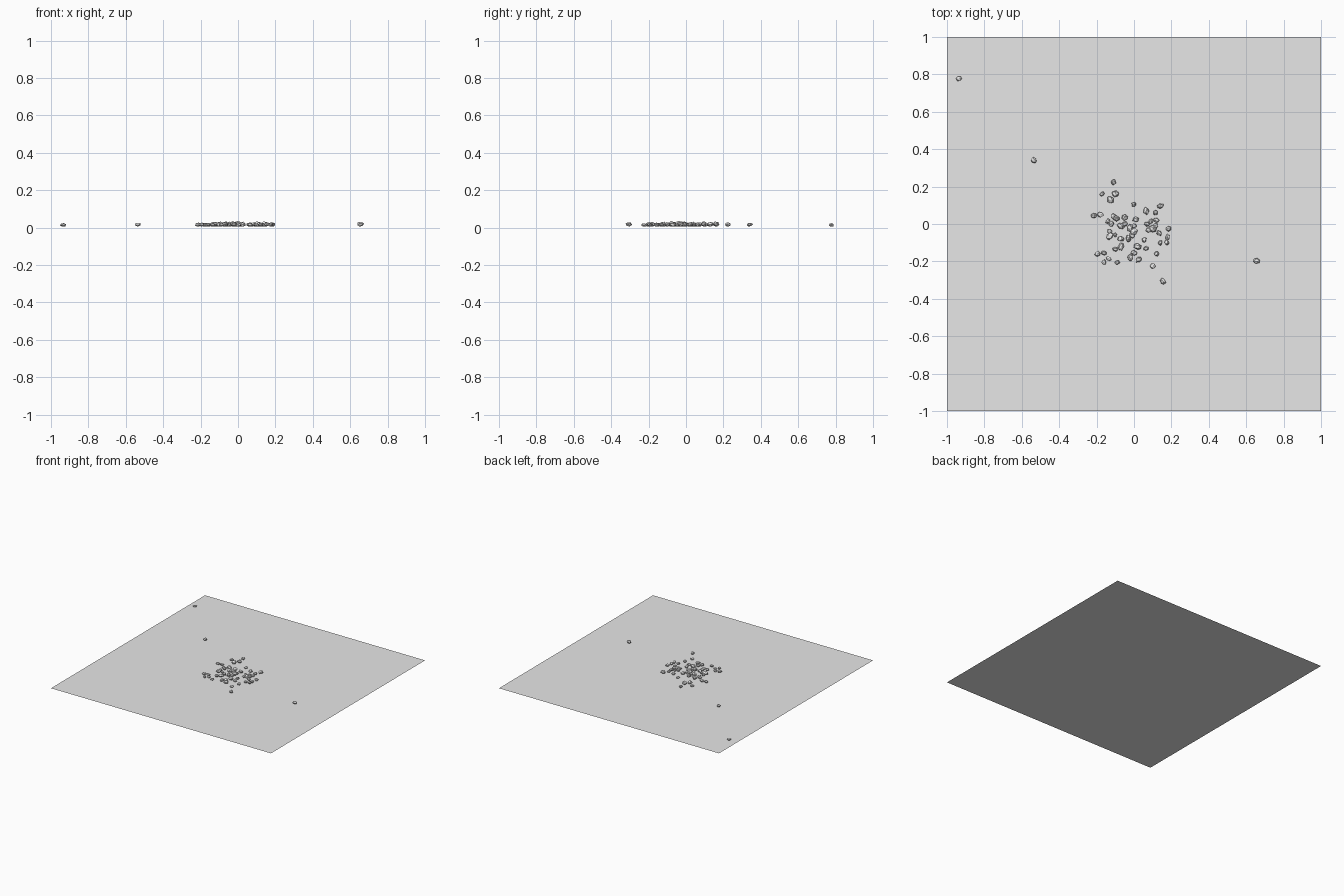
import bpy, bmesh, math, random
from mathutils import Matrix, Vector

default_cube = bpy.data.objects.get("Cube")
if default_cube:
    bpy.data.objects.remove(default_cube, do_unlink=True)

random.seed(7)

# One stone grey for everything
grey = bpy.data.materials.new("stone_grey")
grey.use_nodes = True
grey.diffuse_color = (0.8, 0.8, 0.8, 1)
grey.node_tree.nodes["Principled BSDF"].inputs["Base Color"].default_value = grey.diffuse_color


def add_object(name, bm):
    """Turn a bmesh into a flat shaded grey object."""
    mesh = bpy.data.meshes.new(name)
    bm.to_mesh(mesh)
    bm.free()
    mesh.materials.append(grey)
    bpy.context.collection.objects.link(bpy.data.objects.new(name, mesh))


def add_pebble(bm, x, y, radius):
    """Add one faceted, slightly flattened pebble resting on the ground."""
    verts = bmesh.ops.create_icosphere(bm, subdivisions=1, radius=radius)["verts"]
    stretch = Matrix.Diagonal((random.uniform(1.0, 1.2), random.uniform(0.8, 0.95),
                               random.uniform(0.65, 0.8)))
    turn = Matrix.Rotation(random.uniform(0, math.tau), 3, 'Z')
    tilt = Matrix.Rotation(random.uniform(0, math.tau), 3, 'X')
    for v in verts:
        v.co = turn @ stretch @ tilt @ (v.co * random.uniform(0.85, 1.15))
    lift = 0.005 - min(v.co.z for v in verts)
    bmesh.ops.translate(bm, verts=verts, vec=Vector((x / 100, y / 100, lift)))


def add_pebbles(name, spots, radius):
    bm = bmesh.new()
    for x, y in spots:
        add_pebble(bm, x, y, radius * random.uniform(0.9, 1.1))
    bmesh.ops.recalc_face_normals(bm, faces=bm.faces)
    add_object(name, bm)


# Flat ground sheet
ground = bmesh.new()
bmesh.ops.create_grid(ground, x_segments=1, y_segments=1, size=1)
add_object("ground_sheet", ground)

# Pebble centres, in hundredths of a unit
stray_spots = [(-93.5, 77.7), (-53.5, 34), (65.5, -19.7), (-11, 22.3), (15.5, -30.7)]
large_spots = [
    (-12.5, 13), (-10, 16), (-18, 5), (6.5, 7), (14, 9.5), (-9.5, 3), (-7, -1),
    (-5, 3.5), (-2, -2), (1, 2.5), (10, -2.5), (-13, -6.5), (-7, -8), (-3, -8),
    (-7, -12), (-19.5, -16), (2, -12), (2.5, -19), (-2, -18), (11.5, -1), (0, -4)]
small_spots = [
    (-17, 16), (-21.5, 4.5), (0, 10.5), (11.5, 6), (-14, 1.5), (-11, 4), (-12, 0),
    (-5, 0), (0, -1), (7, 0), (8, -3), (9, 1.5), (12, 2), (18.5, -2.5), (18, -7),
    (17.5, -10), (14, -10), (13.5, -5), (-13, -4), (-10, -6), (-1, -6), (-10, -13.5),
    (-16, -15.5), (-16, -20.5), (-13.5, -18.5), (-9, -20.5), (0, -15.5), (5.5, -8.5),
    (6.5, -13), (12, -16), (10, -22.5)]

add_pebbles("stray_pebbles", stray_spots, 0.017)
add_pebbles("large_pebbles", large_spots, 0.019)
add_pebbles("small_pebbles", small_spots, 0.015)
